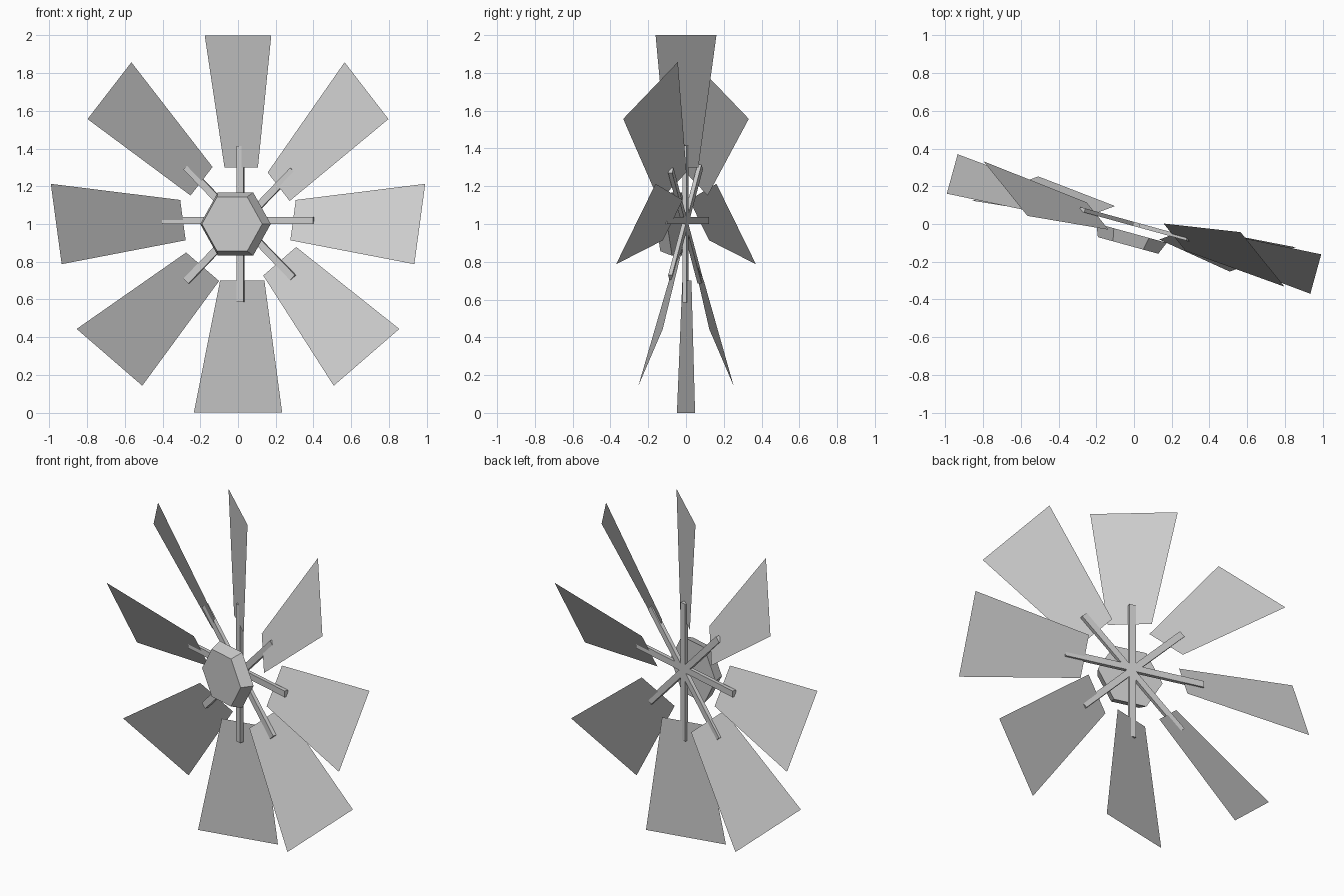
import bpy, bmesh
from math import cos, sin, radians, pi
from mathutils import Vector

if "Cube" in bpy.data.objects:
    bpy.data.objects.remove(bpy.data.objects["Cube"])

YAW, PITCH = radians(-15.4), radians(27)
C = Vector((0, 0, 1))
U = Vector((cos(YAW), sin(YAW), 0))       # sideways in the wheel plane
B = Vector((-sin(YAW), cos(YAW), 0))      # towards the back
Z = Vector((0, 0, 1))


def make(name, verts, faces):
    me = bpy.data.meshes.new(name)
    me.from_pydata([tuple(v) for v in verts], [], faces)
    bm = bmesh.new()
    bm.from_mesh(me)
    bmesh.ops.recalc_face_normals(bm, faces=bm.faces)
    bm.to_mesh(me)
    bm.free()
    ob = bpy.data.objects.new(name, me)
    bpy.context.collection.objects.link(ob)
    return ob


def prism(name, a, b):
    n = len(a)
    sides = [(i, (i + 1) % n, n + (i + 1) % n, n + i) for i in range(n)]
    make(name, a + b, sides + [tuple(range(n)), tuple(range(n, 2 * n))])


# Pitched flat blades, inner edge slightly off the radius
for k in range(8):
    a = k * pi / 4
    d = U * cos(a) + Z * sin(a)
    t = Z * cos(a) - U * sin(a)
    w = t * cos(PITCH) + B * sin(PITCH)
    s = -0.023 if 1 <= k <= 4 else 0.023
    inner, outer = C + d * 0.3 + w * s, C + d
    make(f"blade_{k + 1}",
         [inner - w * 0.12, inner + w * 0.12, outer + w * 0.239, outer - w * 0.239],
         [(0, 1, 2, 3)])

# Four bars running through the centre
for k in range(4):
    a = k * pi / 4
    d = U * cos(a) + Z * sin(a)
    t = Z * cos(a) - U * sin(a)
    c = C + t * (0.018 if k == 0 else -0.013)
    ring = [t * x + B * y for x, y in ((-.019, -.011), (.019, -.011), (.019, .011), (-.019, .011))]
    prism(f"spoke_bar_{k + 1}", [c - d * 0.415 + r for r in ring], [c + d * 0.415 + r for r in ring])

# Tapered six-sided hub in front of the bars
def hexagon(r, depth):
    return [C - B * depth + (U * cos(i * pi / 3) + Z * sin(i * pi / 3)) * r for i in range(6)]

prism("hub", hexagon(0.194, 0.05), hexagon(0.166, 0.118))
